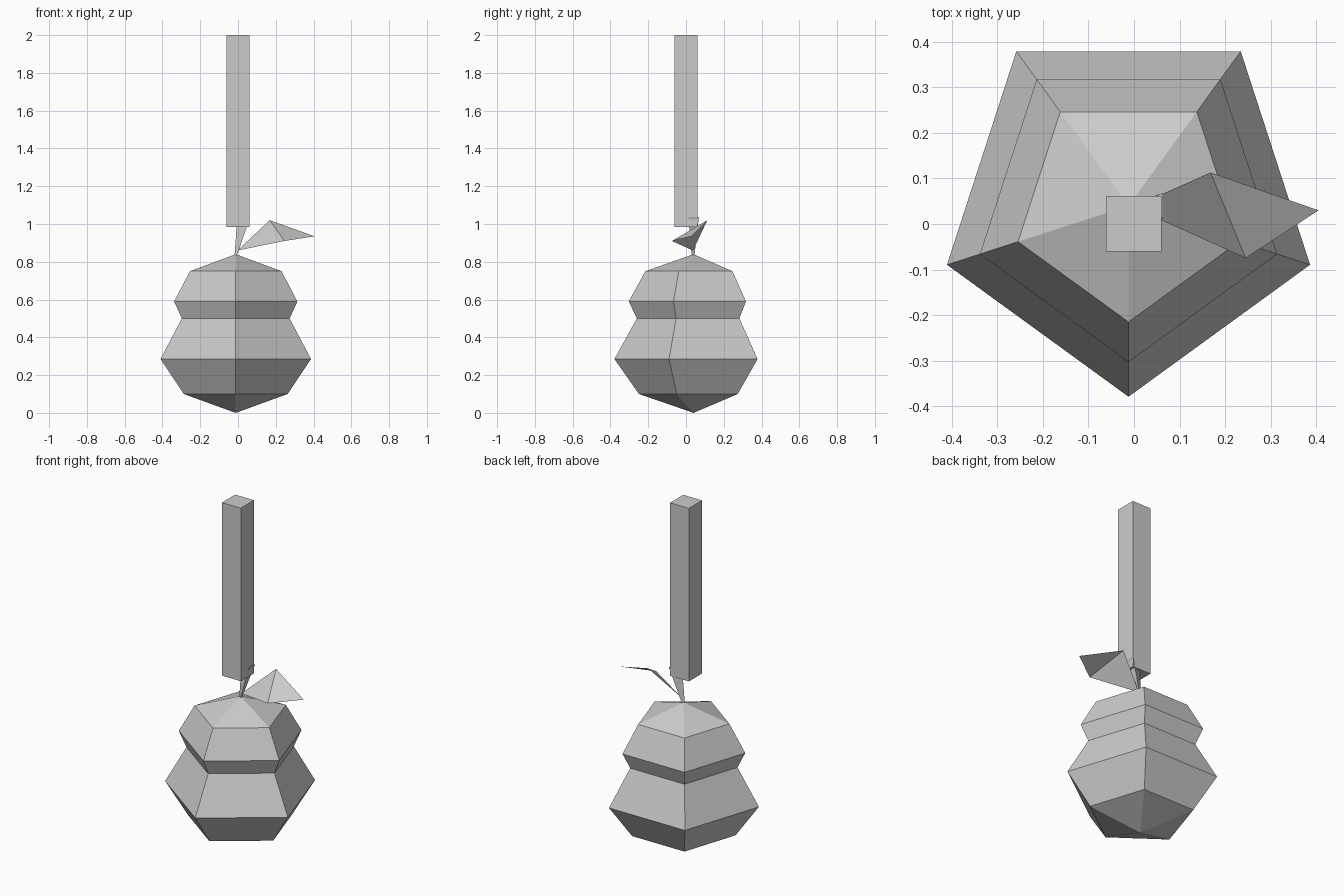
import bpy, bmesh, math

if "Cube" in bpy.data.objects:
    bpy.data.objects.remove(bpy.data.objects["Cube"])

CX, CY = -0.012, 0.04   # axis of the fruit

grey = bpy.data.materials.new("light_grey")
grey.diffuse_color = (0.6, 0.6, 0.6, 1)
grey.use_nodes = True
grey.node_tree.nodes["Principled BSDF"].inputs["Base Color"].default_value = grey.diffuse_color


def make(name, verts, faces, closed=True):
    bm = bmesh.new()
    vs = [bm.verts.new(v) for v in verts]
    for f in faces:
        bm.faces.new([vs[i] for i in f])
    if closed:
        bmesh.ops.recalc_face_normals(bm, faces=bm.faces)
    me = bpy.data.meshes.new(name)
    bm.to_mesh(me)
    bm.free()
    me.materials.append(grey)
    ob = bpy.data.objects.new(name, me)
    bpy.context.collection.objects.link(ob)
    return ob


# Five-sided fruit body turned from a radius / height profile
N = 5
profile = [(0.289, 0.10), (0.419, 0.285), (0.30, 0.50), (0.343, 0.59), (0.255, 0.75)]
verts = []
for r, z in profile:
    for i in range(N):
        a = -math.pi / 2 + 2 * math.pi * i / N
        verts.append((CX + r * math.cos(a), CY + r * math.sin(a), z))
faces = [(k * N + i, k * N + (i + 1) % N, (k + 1) * N + (i + 1) % N, (k + 1) * N + i)
         for k in range(len(profile) - 1) for i in range(N)]
bottom, top = len(verts), len(verts) + 1
verts += [(CX, CY, 0.0), (CX, CY, 0.84)]
last = (len(profile) - 1) * N
for i in range(N):
    j = (i + 1) % N
    faces += [(bottom, j, i), (top, last + i, last + j)]
make("fruit_body", verts, faces)

# Three-sided stem, widening towards its slanted top
make("stem",
     [(-0.005, 0.03, 0.835), (-0.005, 0.045, 0.835), (-0.018, 0.037, 0.835),
      (0.064, 0.012, 1.036), (0.064, 0.068, 1.036), (-0.005, 0.04, 1.02)],
     [(0, 1, 4, 3), (1, 2, 5, 4), (2, 0, 3, 5), (2, 1, 0), (3, 4, 5)])

# Folded leaf of two thin triangles
make("leaf",
     [(-0.003, 0.037, 0.86), (0.245, -0.075, 0.91), (0.168, 0.113, 1.02), (0.405, 0.03, 0.935)],
     [(0, 1, 2), (1, 3, 2)], closed=False)

# Tall square post above the fruit
bpy.ops.mesh.primitive_cube_add(size=1, location=(-0.001, 0.001, 1.4925))
post = bpy.context.object
post.name = "post"
post.scale = (0.122, 0.122, 1.015)
post.data.materials.append(grey)
